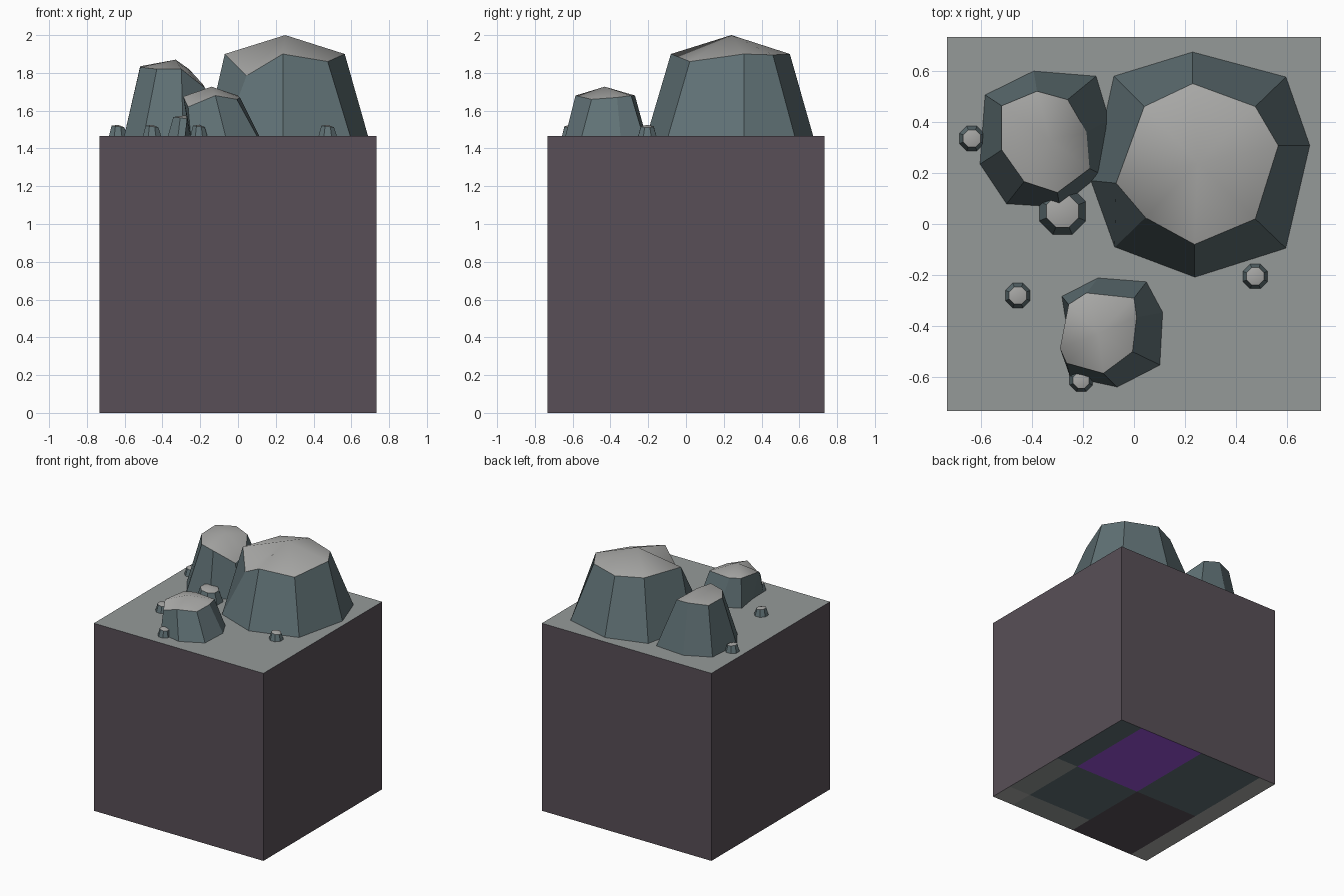
import bpy, bmesh, math
from mathutils import Vector

if "Cube" in bpy.data.objects:
    bpy.data.objects.remove(bpy.data.objects["Cube"])

H = 0.7325      # half width of the block
TOP = 1.465     # height of the block


def srgb(r, g, b):
    lin = lambda c: c / 12.92 if c <= 0.04045 else ((c + 0.055) / 1.055) ** 2.4
    return (lin(r / 255), lin(g / 255), lin(b / 255), 1)


def material(name, rgb):
    m = bpy.data.materials.new(name)
    m.diffuse_color = srgb(*rgb)
    m.use_nodes = True
    m.node_tree.nodes["Principled BSDF"].inputs["Base Color"].default_value = m.diffuse_color
    return m


earth = material("earth_brown", (88, 79, 87))
ground = material("ground_grey", (149, 154, 153))
slate = material("rock_slate", (96, 113, 117))
cap = material("rock_cap_grey", (170, 170, 168))
purple = material("underside_purple", (154, 84, 217))


def finish(bm, name, mats):
    bmesh.ops.recalc_face_normals(bm, faces=bm.faces)
    me = bpy.data.meshes.new(name)
    bm.to_mesh(me)
    bm.free()
    for m in mats:
        me.materials.append(m)
    ob = bpy.data.objects.new(name, me)
    bpy.context.collection.objects.link(ob)
    return ob


def rock(name, base, rim, apex):
    """Faceted sides from base ring to rim ring, smooth fan cap to the apex."""
    bm = bmesh.new()
    lo = [bm.verts.new((x, y, TOP - 0.005)) for x, y in base]
    hi = [bm.verts.new(p) for p in rim]
    tip = bm.verts.new(apex)
    n = len(lo)
    bm.faces.new(lo[::-1])
    for i in range(n):
        j = (i + 1) % n
        bm.faces.new((lo[i], lo[j], hi[j], hi[i]))
        f = bm.faces.new((hi[i], hi[j], tip))
        f.material_index = 1
        f.smooth = True
    return finish(bm, name, [slate, cap])


def underside(u, v):
    """Material index of the patchwork on the bottom (u towards -y, v towards -x)."""
    if v > 0.9:
        return 3
    if u < 0.5:
        return 4 if 0.13 < v < 0.52 else 2
    if v > 0.52:
        return 0
    if v < 0.13:
        return 3 if u > 0.87 else 1
    return 2 if u < 0.87 else 1


# Block: brown sides, grey top, patchwork bottom
bm = bmesh.new()
bmesh.ops.create_cube(bm, size=1)
for vert in bm.verts:
    vert.co = Vector((vert.co.x * 2 * H, vert.co.y * 2 * H, (vert.co.z + 0.5) * TOP))
cuts = [((1, 0, 0), v) for v in (0.13, 0.52, 0.9)] + [((0, 1, 0), u) for u in (0.5, 0.87)]
for axis, t in cuts:
    no = Vector(axis)
    bmesh.ops.bisect_plane(bm, geom=bm.verts[:] + bm.edges[:] + bm.faces[:],
                           plane_co=no * (H - 2 * H * t), plane_no=no)
bm.normal_update()
for f in bm.faces:
    c = f.calc_center_median()
    if f.normal.z > 0.5:
        f.material_index = 1
    elif f.normal.z < -0.5:
        f.material_index = underside((H - c.y) / (2 * H), (H - c.x) / (2 * H))
finish(bm, "ground_block", [earth, ground, slate, cap, purple])

# Large rock
rock("large_rock",
     [(-.08, .58), (.23, .675), (.596, .577), (.69, .307),
      (.596, -.096), (.237, -.21), (-.076, -.092), (-.17, .17)],
     [(.04, .46, 1.9), (.23, .55, 1.9), (.475, .46, 1.895), (.565, .307, 1.9),
      (.475, .02, 1.86), (.237, -.08, 1.9), (.045, .025, 1.785), (-.07, .16, 1.9)],
     (.25, .24, 2.0))

# Medium rock
rock("medium_rock",
     [(-.584, .506), (-.393, .6), (-.147, .58), (-.096, .41),
      (-.13, .195), (-.29, .065), (-.5, .078), (-.604, .234)],
     [(-.518, .463, 1.835), (-.38, .52, 1.84), (-.26, .487, 1.82), (-.186, .36, 1.74),
      (-.174, .217, 1.72), (-.3, .123, 1.82), (-.43, .166, 1.82), (-.518, .29, 1.83)],
     (-.33, .33, 1.87))

# Front rock
rock("front_rock",
     [(-.283, -.283), (-.14, -.21), (.05, -.225), (.115, -.346),
      (.104, -.553), (-.065, -.64), (-.25, -.6), (-.255, -.46)],
     [(-.256, -.315, 1.68), (-.186, -.27, 1.68), (0, -.29, 1.68), (.01, -.365, 1.67),
      (-.006, -.5, 1.66), (-.12, -.585, 1.68), (-.264, -.545, 1.62), (-.29, -.487, 1.675)],
     (-.14, -.43, 1.727))

# Pebbles: centre, radius, height
pebbles = [(-.635, .335, .054, .06), (-.455, -.28, .054, .06), (.475, -.205, .054, .06),
           (-.207, -.612, .05, .06), (-.28, .05, .1, .11)]
for k, (x, y, r, h) in enumerate(pebbles):
    ring = [(math.cos(a), math.sin(a)) for a in (math.pi * (i + .5) / 4 for i in range(8))]
    rock(f"pebble_{k + 1}",
         [(x + r * c, y + r * s) for c, s in ring],
         [(x + .68 * r * c, y + .68 * r * s, TOP + h * (.85 - .08 * c)) for c, s in ring],
         (x, y, TOP + h))
